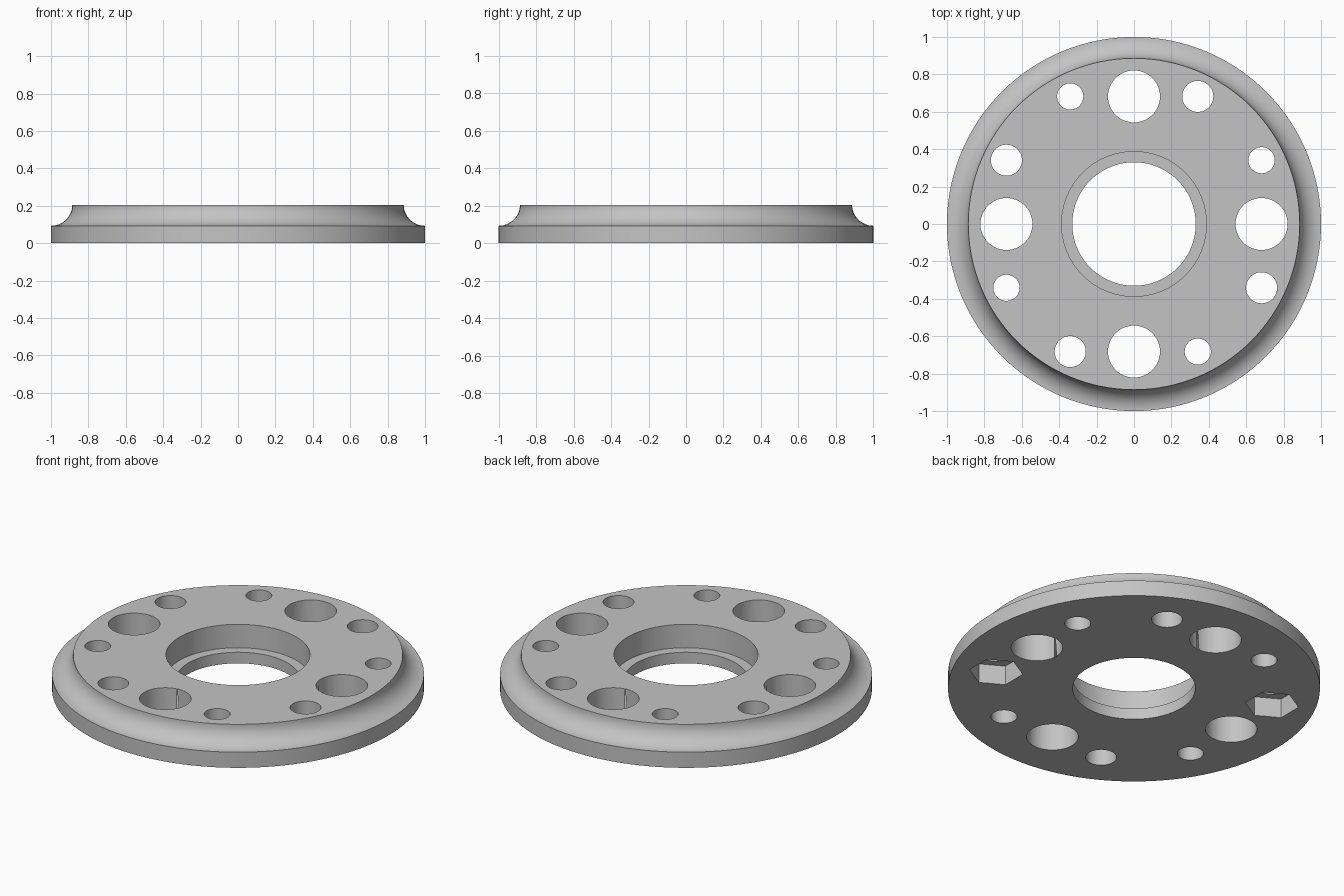
import bpy, bmesh
from math import sin, cos, pi, radians

cube = bpy.data.objects.get("Cube")
if cube:
    bpy.data.objects.remove(cube, do_unlink=True)

HEIGHT, RIM, TOP_R = 0.205, 0.093, 0.886
SEGMENTS = 128

# Single grey material
grey = bpy.data.materials.new("plain grey")
grey.use_nodes = True
colour = (0.55, 0.55, 0.55, 1)
grey.diffuse_color = colour
grey.node_tree.nodes["Principled BSDF"].inputs["Base Color"].default_value = colour


def make_object(name, bm):
    bmesh.ops.recalc_face_normals(bm, faces=bm.faces)
    mesh = bpy.data.meshes.new(name)
    bm.to_mesh(mesh)
    bm.free()
    mesh.materials.append(grey)
    obj = bpy.data.objects.new(name, mesh)
    bpy.context.collection.objects.link(obj)
    return obj


def lathe(name, profile):
    """Turn a closed (radius, z) profile around the z axis."""
    bm = bmesh.new()
    rings = []
    for i in range(SEGMENTS):
        a = 2 * pi * i / SEGMENTS
        rings.append([bm.verts.new((r * cos(a), r * sin(a), z)) for r, z in profile])
    n = len(profile)
    for i, ring in enumerate(rings):
        after = rings[(i + 1) % SEGMENTS]
        for j in range(n):
            k = (j + 1) % n
            bm.faces.new((ring[j], after[j], after[k], ring[k]))
    return make_object(name, bm)


def prisms(name, items, sides, bottom, top, turn=0):
    """Upright prisms, given as (x, y, radius), in one object."""
    bm = bmesh.new()
    for x, y, r in items:
        angles = [turn + 2 * pi * i / sides for i in range(sides)]
        base = bm.faces.new([bm.verts.new((x + r * cos(a), y + r * sin(a), bottom))
                             for a in angles])
        grown = bmesh.ops.extrude_face_region(bm, geom=[base], use_keep_orig=True)
        moved = [g for g in grown["geom"] if isinstance(g, bmesh.types.BMVert)]
        bmesh.ops.translate(bm, verts=moved, vec=(0, 0, top - bottom))
    obj = make_object(name, bm)
    obj.hide_render = True
    return obj


# Flange body: stepped bore, straight rim and concave cove up to the top face
bore, counterbore, ledge = 0.33, 0.387, 0.066
profile = [(bore, 0), (1, 0), (1, RIM)]
steps = 14
for i in range(1, steps + 1):
    a = pi / 2 * i / steps
    profile.append((1 - (1 - TOP_R) * sin(a), HEIGHT - (HEIGHT - RIM) * cos(a)))
profile += [(counterbore, HEIGHT), (counterbore, ledge), (bore, ledge)]
flange = lathe("flange", profile)

# Four-fold hole pattern: one large, one medium and one small hole per quarter
pitch, offset = 0.682, 0.341
holes = []
for x, y, r in ((0, pitch, 0.139), (offset, pitch, 0.083), (-offset, pitch, 0.07)):
    for quarter in range(4):
        holes.append((x, y, r))
        x, y = -y, x
hole_cutter = prisms("hole_cutter", holes, 48, -0.1, HEIGHT + 0.1)

# Hexagonal nut pockets under two opposite medium holes
pockets = [(s * pitch, -s * offset, 0.145) for s in (1, -1)]
pocket_cutter = prisms("nut_pocket_cutter", pockets, 6, -0.1, 0.115, radians(30))

bpy.ops.object.select_all(action="DESELECT")
bpy.context.view_layer.objects.active = flange
flange.select_set(True)
for cutter in (hole_cutter, pocket_cutter):
    mod = flange.modifiers.new(cutter.name, "BOOLEAN")
    mod.operation = "DIFFERENCE"
    mod.solver = "EXACT"
    mod.object = cutter
    bpy.ops.object.modifier_apply(modifier=mod.name)
    bpy.data.objects.remove(cutter, do_unlink=True)

bpy.ops.object.shade_smooth_by_angle(angle=radians(30))
